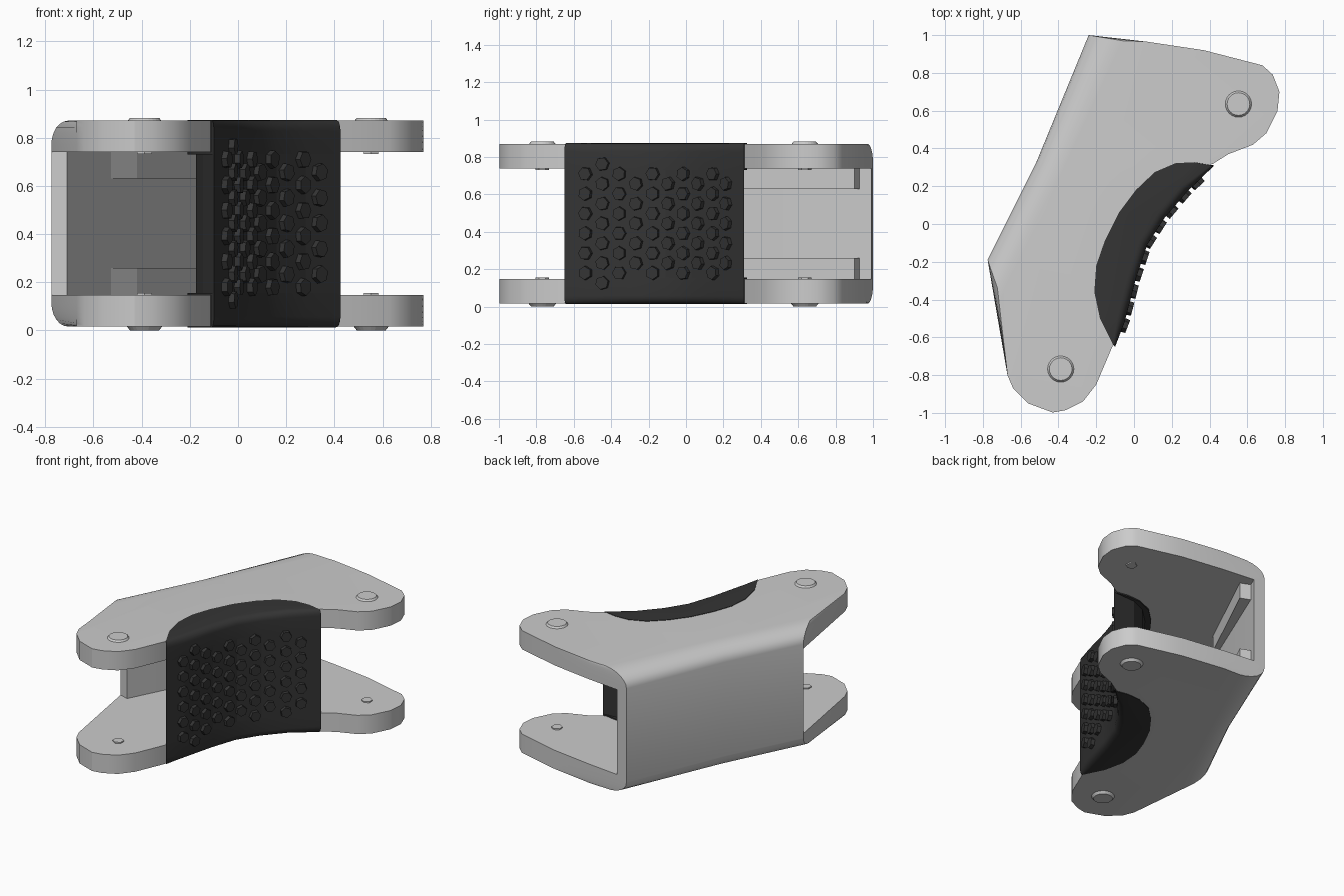
import bpy, bmesh, math
from mathutils import Vector, Matrix

if "Cube" in bpy.data.objects:
    bpy.data.objects.remove(bpy.data.objects["Cube"])

dark = bpy.data.materials.new("dark_rubber")
dark.diffuse_color = (0.035, 0.035, 0.035, 1)
dark.use_nodes = True
dark.node_tree.nodes["Principled BSDF"].inputs["Base Color"].default_value = dark.diffuse_color
light = bpy.data.materials.new("bolt_grey")
light.diffuse_color = (0.55, 0.55, 0.55, 1)
light.use_nodes = True
light.node_tree.nodes["Principled BSDF"].inputs["Base Color"].default_value = light.diffuse_color


def make(name, bm, mat=None):
    bmesh.ops.recalc_face_normals(bm, faces=bm.faces)
    me = bpy.data.meshes.new(name)
    bm.to_mesh(me)
    bm.free()
    ob = bpy.data.objects.new(name, me)
    bpy.context.collection.objects.link(ob)
    if mat:
        me.materials.append(mat)
    return ob


def smooth(ob, deg=28):
    ob.data.shade_smooth()
    ob.data.set_sharp_from_angle(angle=math.radians(deg))


def loft(rings):
    """Closed solid through a list of (points, z) rings."""
    bm = bmesh.new()
    loops = [[bm.verts.new((x, y, z)) for x, y in pts] for pts, z in rings]
    n = len(loops[0])
    for a, b in zip(loops, loops[1:]):
        for i in range(n):
            bm.faces.new((a[i], a[(i + 1) % n], b[(i + 1) % n], b[i]))
    bm.faces.new(loops[0][::-1])
    bm.faces.new(loops[-1])
    return bm


def prism(pts, z0, z1):
    return loft([(pts, z0), (pts, z1)])


def shifted(pts, dirs, amount):
    return [(x + dx * amount, y + dy * amount) for (x, y), (dx, dy) in zip(pts, dirs)]


# Body: two side plates joined by a back wall with broad rounded long edges
back = [(-0.775, -0.19), (-0.52, 0.32), (-0.24, 1.0)]
far_tip = [(0.07, 0.965), (0.37, 0.92), (0.68, 0.84), (0.735, 0.79), (0.77, 0.70),
           (0.76, 0.60), (0.70, 0.48), (0.63, 0.42), (0.50, 0.37), (0.42, 0.32)]
inner = [(0.33, 0.29), (0.20, 0.17), (0.08, 0.0), (-0.03, -0.22), (-0.09, -0.50), (-0.115, -0.65)]
near_tip = [(-0.20, -0.85), (-0.27, -0.94), (-0.36, -0.985), (-0.43, -0.998),
            (-0.56, -0.95), (-0.64, -0.87), (-0.67, -0.80)]
curl = [(0.07, -0.20), (0.13, -0.06), (0.18, -0.03)]
rings = []
for side in (-1, 1):
    steps = [k / 6 * math.pi / 2 for k in range(7)]
    for t in (steps[::-1] if side < 0 else steps):
        rings.append((shifted(back, curl, 1 - math.cos(t)) + far_tip + inner + near_tip,
                      0.4435 + side * (0.3275 + 0.10 * math.sin(t))))
body = make("body_shell", loft(rings))

# Cavity between the plates
cavity = make("cavity_cutter", prism(
    [(-0.107, 1.12), (-0.450, 0.30), (-0.71, -0.21), (-0.775, -0.192), (-0.95, -0.17),
     (-0.95, -1.2), (1, -1.2), (1, 1.12)], 0.147, 0.74))
cavity.hide_render = True
mod = body.modifiers.new("cavity", 'BOOLEAN')
mod.operation = 'DIFFERENCE'
mod.solver = 'EXACT'
mod.object = cavity
bpy.context.view_layer.objects.active = body
bpy.ops.object.modifier_apply(modifier=mod.name)
bpy.data.objects.remove(cavity)
smooth(body)

# Wedge ribs in the inner corners of the wall
wedge = [(-0.60, 0.06), (-0.485, 0.30), (-0.22, 0.94), (-0.12, 0.90), (-0.42, 0.28)]
for label, z0, z1 in (("lower", 0.14, 0.26), ("upper", 0.63, 0.745)):
    make(label + "_wall_rib", prism(wedge, z0, z1))

# Grip pad: core between the plates, slightly larger rounded crescents over them
outer = [(-0.10, -0.65), (-0.05, -0.52), (0.01, -0.29), (0.07, -0.11),
         (0.16, 0.03), (0.28, 0.17), (0.425, 0.31)]
roll = [(-0.2, 0.2), (-0.9, 0.2), (-0.95, 0.3), (-0.9, 0.4), (-0.8, 0.6), (-0.7, 0.6), (-0.4, 0.0)]
crescent = [(0.32, 0.327), (0.22, 0.322), (0.11, 0.275), (0.01, 0.18), (-0.08, 0.06),
            (-0.155, -0.09), (-0.20, -0.22), (-0.21, -0.36), (-0.18, -0.50)]
core = [(x + 0.035, y - 0.02) for x, y in crescent]
make("grip_pad_core", prism(outer + core, 0.155, 0.732), dark)
for label, side in (("lower", -1), ("upper", 1)):
    rings = [(outer + crescent, 0.4435 + side * 0.288)]
    for k in range(6):
        t = k / 5 * math.pi / 2
        rings.append((shifted(outer, roll, 0.045 * (1 - math.cos(t))) + crescent,
                      0.4435 + side * (0.3855 + 0.045 * math.sin(t))))
    smooth(make("grip_pad_" + label, loft(rings), dark), 35)

# Hexagonal grip studs in staggered columns
def on_pad(y):
    for (x0, y0), (x1, y1) in zip(outer, outer[1:]):
        if y <= y1:
            t = (y - y0) / (y1 - y0)
            return x0 + t * (x1 - x0), Vector((y1 - y0, x0 - x1, 0)).normalized()

bm = bmesh.new()
columns = [-0.535, -0.445, -0.355, -0.265, -0.175, -0.09, -0.01, 0.07, 0.15, 0.22]
for i, y in enumerate(columns):
    x, n = on_pad(y)
    count = 6 if i % 2 == 0 else (7 if i == 1 else 5)
    for k in range(count):
        z = 0.445 + (k - (count - 1) / 2) * 0.106
        m = (Matrix.Translation(Vector((x, y, z)) + n * 0.004)
             @ n.to_track_quat('Z', 'Y').to_matrix().to_4x4()
             @ Matrix.Rotation(0.5 * k + 0.8 * i, 4, 'Z'))
        bmesh.ops.create_cone(bm, cap_ends=True, segments=6, radius1=0.039,
                              radius2=0.036, depth=0.04, matrix=m)
make("grip_studs", bm, dark)

# Hinge bolts: cap outside each plate, small hex end inside
def bolt(name, x, y, out_z, in_z, s):
    bm = bmesh.new()
    flip = Matrix.Diagonal((1, 1, s, 1))
    bmesh.ops.create_cone(bm, cap_ends=True, segments=24, radius1=0.076, radius2=0.06,
                          depth=0.02, matrix=Matrix.Translation((x, y, out_z)) @ flip)
    bmesh.ops.create_cone(bm, cap_ends=True, segments=6, radius1=0.036, radius2=0.036,
                          depth=0.012, matrix=Matrix.Translation((x, y, in_z)))
    make(name, bm, light)

for label, x, y in (("far", 0.553, 0.635), ("near", -0.388, -0.768)):
    bolt(label + "_bolt_top", x, y, 0.873, 0.738, 1)
    bolt(label + "_bolt_bottom", x, y, 0.010, 0.149, -1)
